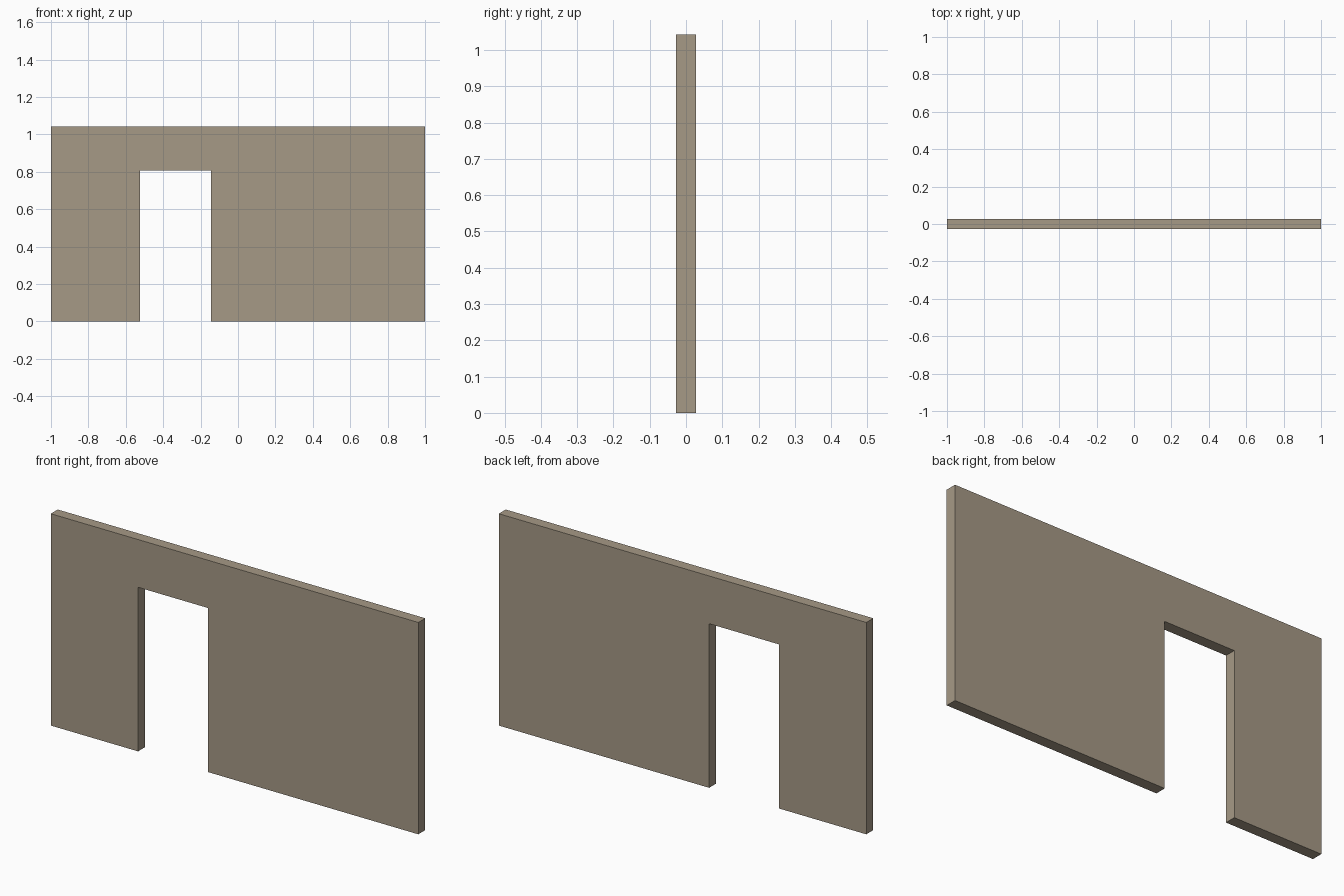
import bpy
import bmesh

if "Cube" in bpy.data.objects:
    bpy.data.objects.remove(bpy.data.objects["Cube"])

HALF_THICK = 0.027
HEIGHT = 1.042
DOOR_LEFT, DOOR_RIGHT, DOOR_TOP = -0.525, -0.145, 0.807

# Wall outline in the front plane, with the doorway notched in from the floor
outline = [
    (-1, 0), (DOOR_LEFT, 0), (DOOR_LEFT, DOOR_TOP), (DOOR_RIGHT, DOOR_TOP),
    (DOOR_RIGHT, 0), (1, 0), (1, HEIGHT), (-1, HEIGHT),
]

# Extrude the outline through the wall thickness
bm = bmesh.new()
face = bm.faces.new([bm.verts.new((x, -HALF_THICK, z)) for x, z in outline])
result = bmesh.ops.extrude_face_region(bm, geom=[face], use_keep_orig=True)
moved = [g for g in result["geom"] if isinstance(g, bmesh.types.BMVert)]
bmesh.ops.translate(bm, verts=moved, vec=(0, 2 * HALF_THICK, 0))
bmesh.ops.recalc_face_normals(bm, faces=bm.faces)

mesh = bpy.data.meshes.new("wall_with_doorway")
bm.to_mesh(mesh)
bm.free()
wall = bpy.data.objects.new("wall_with_doorway", mesh)
bpy.context.collection.objects.link(wall)

# Tan plaster colour
plaster = bpy.data.materials.new("tan_plaster")
plaster.diffuse_color = (0.38, 0.32, 0.24, 1)
plaster.use_nodes = True
plaster.node_tree.nodes["Principled BSDF"].inputs["Base Color"].default_value = plaster.diffuse_color
mesh.materials.append(plaster)
